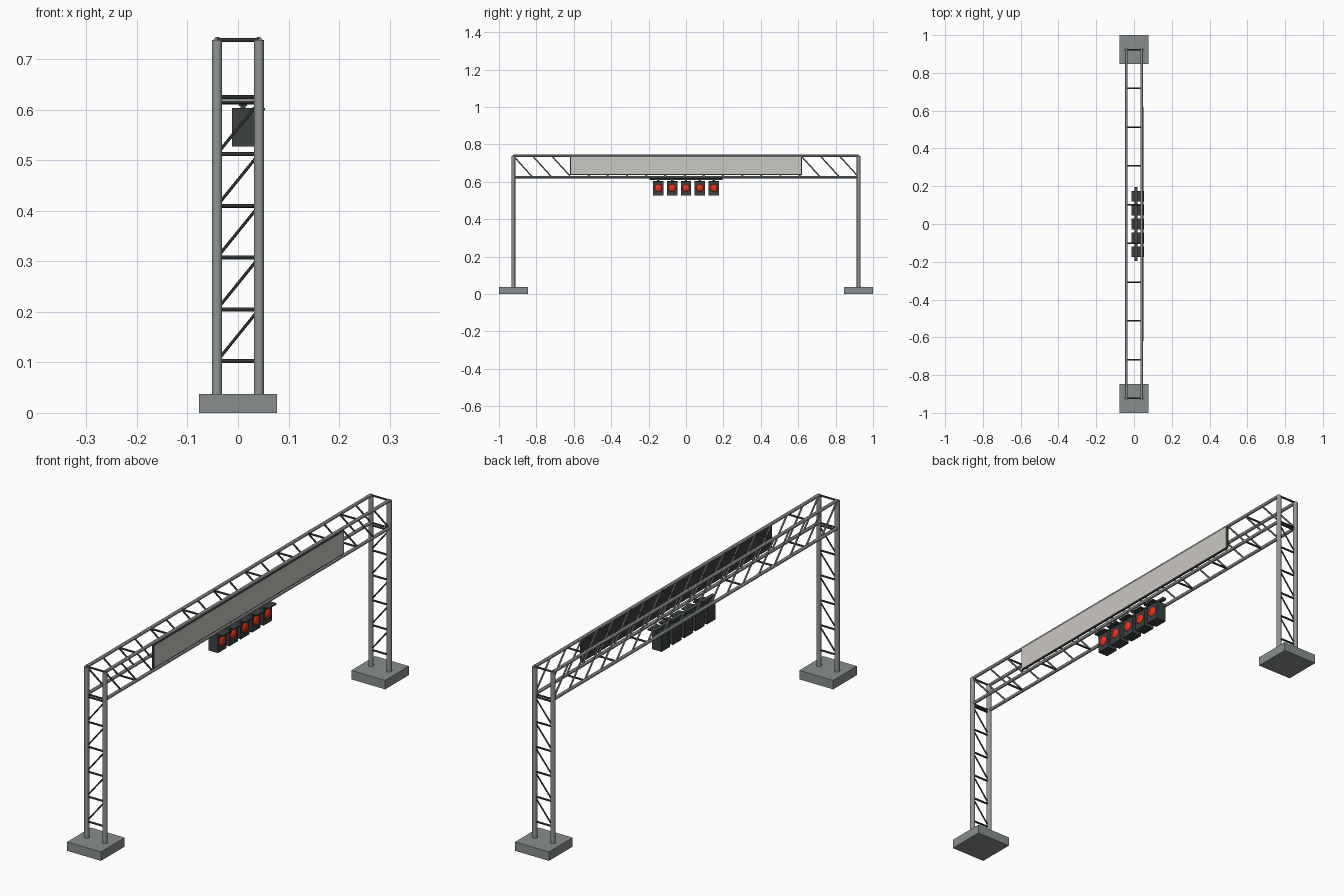
import bpy
from mathutils import Vector

cube = bpy.data.objects.get("Cube")
if cube:
    bpy.data.objects.remove(cube, do_unlink=True)


def material(name, r, g, b):
    m = bpy.data.materials.new(name)
    m.use_nodes = True
    m.diffuse_color = (r, g, b, 1)
    m.node_tree.nodes["Principled BSDF"].inputs["Base Color"].default_value = (r, g, b, 1)
    return m


steel = material("galvanised steel", 0.28, 0.30, 0.30)
brace = material("dark brace steel", 0.06, 0.068, 0.068)
concrete = material("concrete", 0.25, 0.27, 0.27)
panel = material("panel light grey", 0.60, 0.58, 0.54)
black = material("housing charcoal", 0.045, 0.052, 0.052)
red = material("lamp red", 0.80, 0.03, 0.01)


def box(name, lo, hi, mat):
    lo, hi = Vector(lo), Vector(hi)
    bpy.ops.mesh.primitive_cube_add(size=1, location=(lo + hi) / 2)
    ob = bpy.context.object
    ob.name = name
    ob.scale = hi - lo
    ob.data.materials.append(mat)
    return ob


def tube(name, a, b, radius, mat, sides=12):
    a, b = Vector(a), Vector(b)
    d = b - a
    bpy.ops.mesh.primitive_cylinder_add(vertices=sides, radius=radius,
                                        depth=d.length, location=(a + b) / 2)
    ob = bpy.context.object
    ob.name = name
    ob.rotation_euler = d.to_track_quat("Z", "Y").to_euler()
    ob.data.materials.append(mat)
    bpy.ops.object.shade_smooth_by_angle()
    return ob


HALF = 0.0415      # half spacing of posts and chords
END = 0.923        # y of the towers
TOP, LOW = 0.738, 0.625
STEP = 0.1025      # bay length of towers and truss

# Towers: footing, two posts, rungs and diagonals
for side, label in ((-1, "front"), (1, "back")):
    y = side * END
    box(label + "_footing", (-0.077, y - 0.077, 0), (0.077, y + 0.077, 0.037), concrete)
    for x in (-HALF, HALF):
        tube(label + "_post", (x, y, 0.03), (x, y, TOP), 0.0102, steel, 16)
    for i in range(1, 7):
        z = i * STEP
        tube(label + "_tower_rung", (-HALF, y, z), (HALF, y, z), 0.004, brace, 8)
        if i < 6:
            tube(label + "_tower_diagonal", (-HALF, y, z), (HALF, y, z + STEP), 0.003, brace, 8)

# Truss chords and side diagonals
bay = END / 9
for x in (-HALF, HALF):
    for z in (LOW, TOP):
        tube("truss_chord", (x, -END, z), (x, END, z), 0.0068, steel)
    for i in range(18):
        y = -END + i * bay
        tube("truss_diagonal", (x, y, TOP), (x, y + bay, LOW), 0.0037, steel, 8)

# Cross rungs between the chords
for i in range(10):
    y = -END + i * 2 * bay
    for z in (LOW, TOP):
        tube("truss_cross_rung", (-HALF, y, z), (HALF, y, z), 0.004, brace, 8)

# Sign board with a light face
box("sign_backing", (0.043, -0.62, 0.637), (0.049, 0.62, 0.735), black)
box("sign_face", (0.049, -0.616, 0.641), (0.051, 0.616, 0.731), panel)

# Row of five signal lamps on a hanging bar
box("lamp_bar", (0.002, -0.195, 0.608), (0.018, 0.195, 0.618), brace)
for i in range(-2, 3):
    y = i * 0.074
    box("lamp_housing", (-0.012, y - 0.028, 0.527), (0.032, y + 0.028, 0.604), black)
    box("lamp_hanger", (0.005, y - 0.006, 0.6), (0.015, y + 0.006, 0.612), black)
    box("lamp_visor", (0.03, y - 0.028, 0.599), (0.053, y + 0.028, 0.604), black)
    bpy.ops.mesh.primitive_uv_sphere_add(segments=16, ring_count=10, radius=0.02,
                                         location=(0.032, y, 0.567))
    lens = bpy.context.object
    lens.name = "lamp_lens"
    lens.scale.x = 0.4
    lens.data.materials.append(red)
    bpy.ops.object.shade_smooth()
